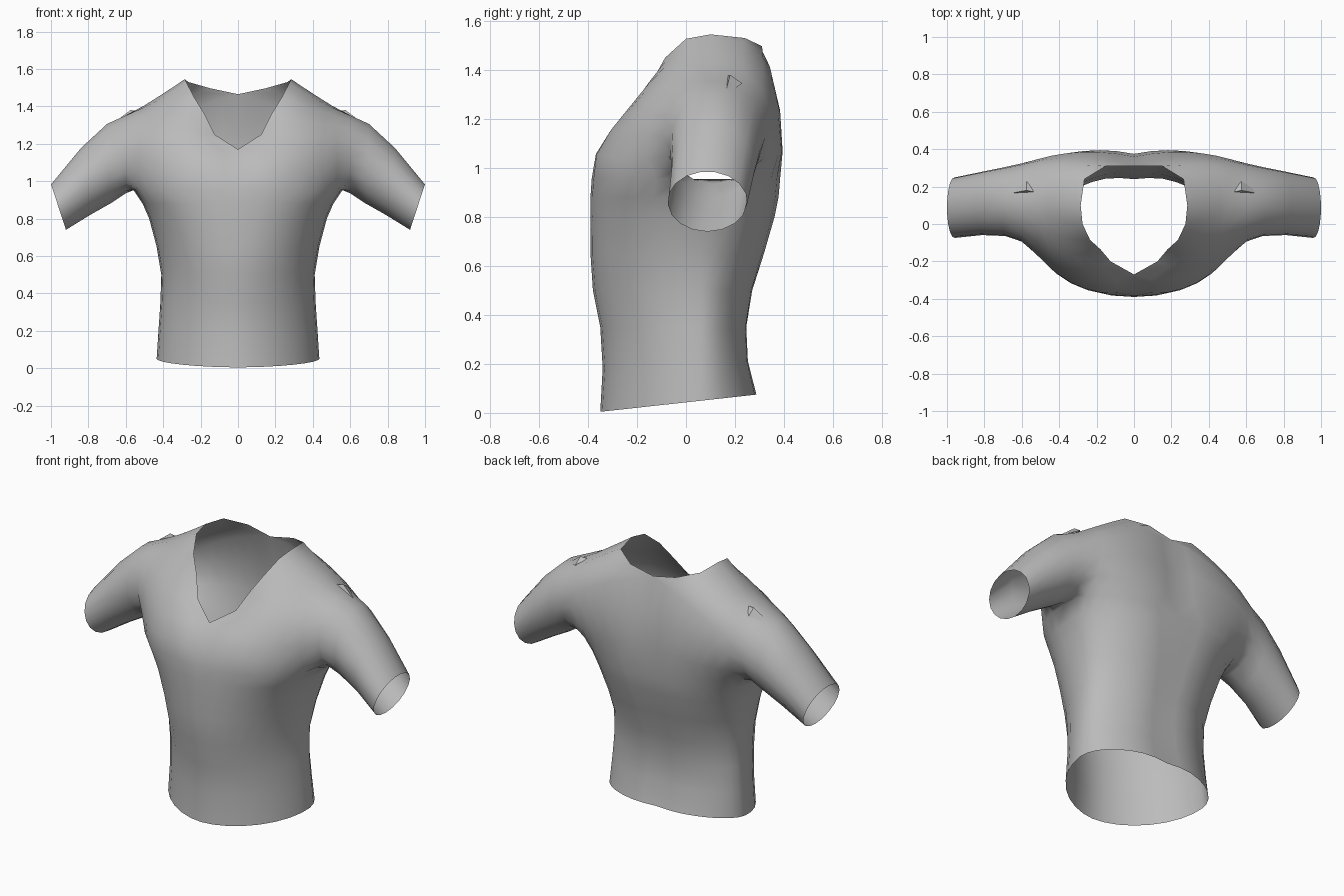
import bpy
import bmesh
from math import sin, cos, pi, exp, radians
from mathutils import Vector

if "Cube" in bpy.data.objects:
    bpy.data.objects.remove(bpy.data.objects["Cube"])

COLS = 16          # columns from front centre to back centre
ARM_A, ARM_B = 6, 10   # columns bordering the armhole

cloth = bpy.data.materials.new("grey_cloth")
cloth.use_nodes = True
grey = (0.5, 0.5, 0.5, 1)
cloth.diffuse_color = grey
cloth.node_tree.nodes["Principled BSDF"].inputs["Base Color"].default_value = grey


def power(v, e):
    return abs(v) ** e * (1 if v >= 0 else -1)


def torso_ring(z, half, front, back, mid, tilt, front_e, back_e):
    """Half of a rounded oval, from front centre to back centre."""
    ring = []
    for j in range(COLS + 1):
        a = pi * (j / COLS - 0.5)
        e = front_e if a < 0 else back_e
        x = 0 if j in (0, COLS) else half * power(cos(a), e)
        depth = mid - front if a < 0 else back - mid
        y = mid + depth * power(sin(a), e)
        if a > 0:
            y -= 0.02 * exp(-(x / 0.09) ** 2)   # spine groove
        ring.append(Vector((x, y, z + tilt * y)))
    return ring


def panel_row(a, m, b, n=ARM_A):
    """Smooth row through three points, from the centre to the armhole."""
    a, m, b = Vector(a), Vector(m), Vector(b)
    row = []
    for i in range(n + 1):
        t = i / n
        row.append(a * (1 - t) * (1 - 2 * t) + m * 4 * t * (1 - t) + b * t * (2 * t - 1))
    return row


def strip(bm, low, high, closed=False):
    n = len(low)
    for i in range(n if closed else n - 1):
        k = (i + 1) % n
        bm.faces.new((low[i], low[k], high[k], high[i]))


def finish(name, bm, angle):
    mesh = bpy.data.meshes.new(name)
    bm.to_mesh(mesh)
    bm.free()
    ob = bpy.data.objects.new(name, mesh)
    bpy.context.collection.objects.link(ob)
    mesh.materials.append(cloth)
    mod = ob.modifiers.new("mirror", "MIRROR")
    mod.use_clip = True
    mod.merge_threshold = 0.001
    bpy.ops.object.select_all(action="DESELECT")
    ob.select_set(True)
    bpy.context.view_layer.objects.active = ob
    bpy.ops.object.shade_smooth_by_angle(angle=radians(angle))


# Torso from hem to armpit:
# height, half width, front, back, middle, tilt, front and back roundness
rings = [
    (.043, .435, -.35, .3, .06, .11, 1.1, 1),
    (.2, .425, -.34, .265, .06, .05, 1.1, 1),
    (.35, .415, -.35, .26, .06, 0, 1.08, 1.05),
    (.5, .41, -.38, .285, .06, 0, 1.05, 1.05),
    (.65, .435, -.39, .33, .06, 0, 1, .95),
    (.8, .475, -.39, .37, .06, 0, .93, .85),
    (.88, .51, -.39, .385, .06, 0, .89, .82),
    (.955, .56, -.385, .39, .08, 0, .86, .8),
]
# Chest rows up to the shoulder: neck side, middle, armhole side
chest = [
    ((0, -.35, 1.06), (.27, -.343, 1.05), (.53, -.155, 1.04)),
    ((0, -.27, 1.17), (.27, -.295, 1.15), (.53, -.155, 1.13)),
    ((.125, -.2, 1.25), (.31, -.23, 1.24), (.52, -.135, 1.22)),
    ((.18, -.135, 1.36), (.34, -.16, 1.32), (.51, -.08, 1.3)),
    ((.235, -.085, 1.45), (.36, -.075, 1.4), (.5, -.02, 1.36)),
    ((.275, 0, 1.527), (.38, .02, 1.46), (.5, .06, 1.395)),
    ((.285, .1, 1.545), (.39, .11, 1.475), (.5, .14, 1.405)),
]
# Upper back rows below the shoulder
upper_back = [
    ((0, .375, 1.08), (.27, .39, 1.06), (.53, .32, 1.04)),
    ((0, .36, 1.25), (.27, .385, 1.22), (.52, .345, 1.15)),
    ((0, .31, 1.465), (.25, .35, 1.38), (.5, .34, 1.25)),
    ((.15, .31, 1.497), (.33, .315, 1.42), (.5, .305, 1.33)),
    ((.265, .24, 1.53), (.37, .23, 1.47), (.5, .24, 1.385)),
]
# Sleeve rings: top x z, bottom x z, front, back
sleeve = [
    (.6, 1.355, .6, .935, -.095, .325),
    (.7, 1.31, .68, .882, -.065, .305),
    (.84, 1.18, .79, .82, -.06, .28),
    (1, .985, .92, .74, -.075, .25),
]

bm = bmesh.new()


def add(points):
    return [bm.verts.new(p) for p in points]


body = [add(torso_ring(*r)) for r in rings]
for low, high in zip(body, body[1:]):
    strip(bm, low, high)
armpit = body[-1]

# Chest and back panels meet along the shoulder seam
front_rows = [armpit[:ARM_A + 1]] + [add(panel_row(*r)) for r in chest]
back_rows = [armpit[ARM_B:][::-1]] + [add(panel_row(*r)) for r in upper_back]
back_rows.append(front_rows[-1])
for rows in (front_rows, back_rows):
    for low, high in zip(rows, rows[1:]):
        strip(bm, low, high)

# Sleeve grows from the armhole loop, starting near its lowest point
loop = armpit[ARM_A:ARM_B + 1][::-1]
loop += [r[-1] for r in front_rows[1:]]
loop += [r[-1] for r in back_rows[1:-1]][::-1]
for tx, tz, bx, bz, front, back in sleeve:
    ring = []
    for i in range(len(loop)):
        a = 2 * pi * (i - 2) / len(loop)
        t = (1 - cos(a)) / 2
        y = (front + back) / 2 - (back - front) / 2 * sin(a)
        ring.append(Vector((bx + (tx - bx) * t, y, bz + (tz - bz) * t)))
    ring = add(ring)
    strip(bm, loop, ring, closed=True)
    loop = ring

# Make all normals face outward
bmesh.ops.recalc_face_normals(bm, faces=bm.faces)
bm.normal_update()
bm.faces.ensure_lookup_table()
if bm.faces[0].normal.y > 0:
    bmesh.ops.reverse_faces(bm, faces=bm.faces)
finish("shirt", bm, 70)

# Small pinched fold on each shoulder
bm = bmesh.new()
a, b, peak, tip = add([(.53, .17, 1.375), (.68, .16, 1.3), (.575, .18, 1.38), (.575, .23, 1.345)])
for tri in ((a, peak, tip), (peak, b, tip), (a, b, peak)):
    bm.faces.new(tri)
bmesh.ops.recalc_face_normals(bm, faces=bm.faces)
finish("shoulder_fold", bm, 20)
